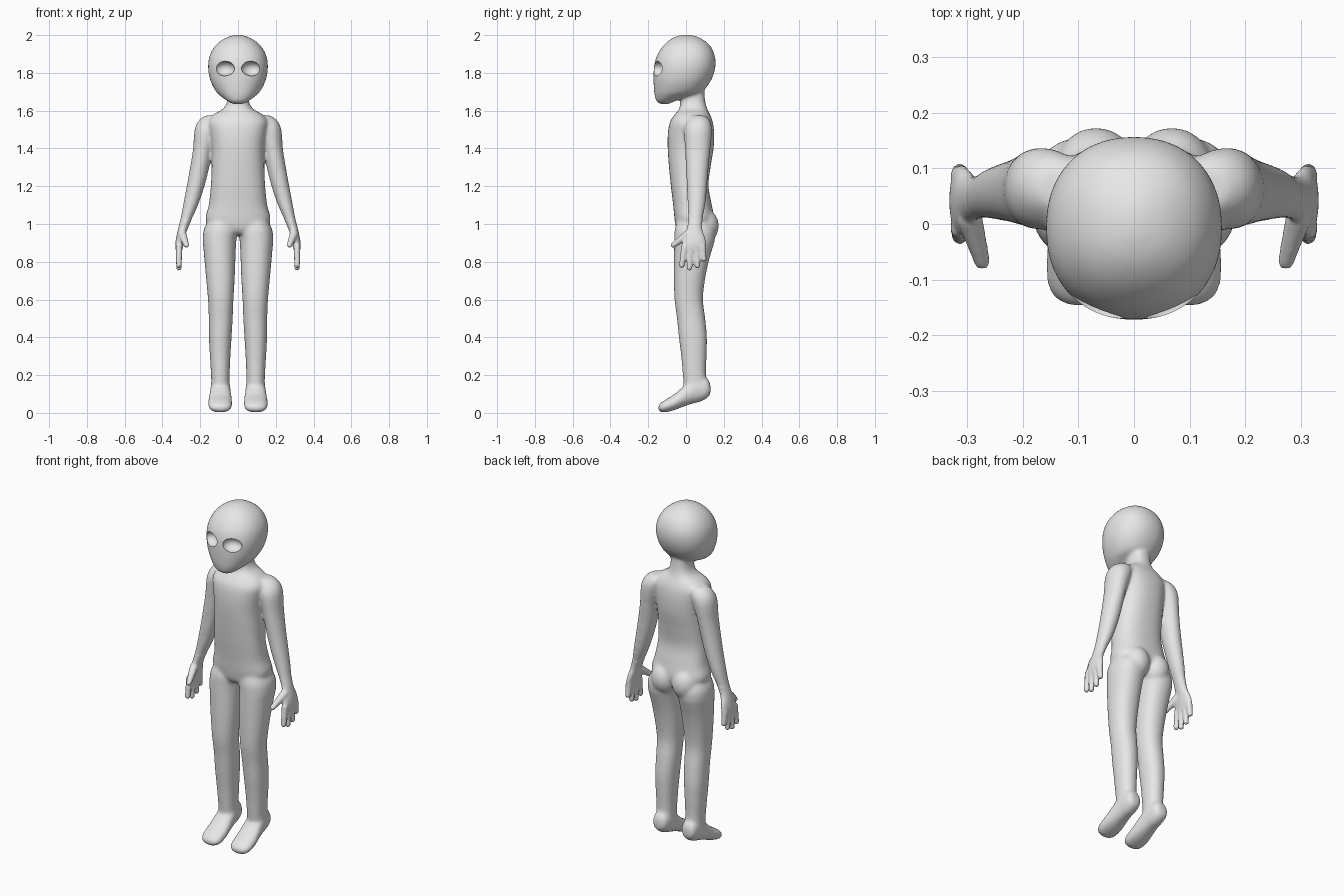
import bpy
import bmesh
import math
from mathutils import Vector, Matrix

old = bpy.data.objects.get("Cube")
if old:
    bpy.data.objects.remove(old, do_unlink=True)

SIDES = 40
STEPS = 5


def smooth_sections(sections):
    """Catmull-Rom interpolation between the given cross-sections."""
    pts = [Vector(s) for s in sections]
    pts = [pts[0]] + pts + [pts[-1]]
    result = []
    for a, b, c, d in zip(pts, pts[1:], pts[2:], pts[3:]):
        for k in range(STEPS):
            t = k / STEPS
            result.append(b + (c - a) * (t / 2)
                          + (a * 2 - b * 5 + c * 4 - d) * (t * t / 2)
                          + (b * 3 - a - c * 3 + d) * (t ** 3 / 2))
    return result + [pts[-1]]


def loft(bm, sections, power=2.2, along_y=False):
    """Closed skin through superellipses given as (position, u0, u1, v0, v1)."""
    rings = []
    for pos, u0, u1, v0, v1 in smooth_sections(sections):
        ring = []
        for i in range(SIDES):
            angle = math.tau * i / SIDES
            c, s = math.cos(angle), math.sin(angle)
            cu = math.copysign(abs(c) ** (2 / power), c)
            sv = math.copysign(abs(s) ** (2 / power), s)
            u = (u0 + u1) / 2 + cu * (u1 - u0) / 2
            v = (v0 + v1) / 2 + sv * (v1 - v0) / 2
            ring.append(bm.verts.new((u, pos, v) if along_y else (u, v, pos)))
        rings.append(ring)
    for low, high in zip(rings, rings[1:]):
        for i in range(SIDES):
            j = (i + 1) % SIDES
            bm.faces.new((low[i], low[j], high[j], high[i]))
    bm.faces.new(rings[0])
    bm.faces.new(rings[-1])


def ellipsoid(bm, centre, radii, turn=0.0):
    matrix = (Matrix.Translation(centre) @ Matrix.Rotation(turn, 4, "Z")
              @ Matrix.Diagonal((*radii, 1)))
    bmesh.ops.create_uvsphere(bm, u_segments=32, v_segments=20, radius=1, matrix=matrix)


def finger(bm, base, tip, r_base, r_tip, count=14):
    """Tapered rounded rod made of overlapping balls."""
    for k in range(count):
        t = k / (count - 1)
        r = r_base + (r_tip - r_base) * t
        bmesh.ops.create_icosphere(bm, subdivisions=2, radius=r,
                                   matrix=Matrix.Translation(Vector(base).lerp(Vector(tip), t)))


def make_object(bm, name):
    bmesh.ops.recalc_face_normals(bm, faces=bm.faces[:])
    mesh = bpy.data.meshes.new(name)
    bm.to_mesh(mesh)
    bm.free()
    obj = bpy.data.objects.new(name, mesh)
    bpy.context.scene.collection.objects.link(obj)
    return obj


bm = bmesh.new()

# Left leg: z, inner and outer x, front and back y
loft(bm, [
    (1.06, .03, .13, -.03, .10),
    (.98, .004, .178, -.058, .15),
    (.92, .008, .187, -.062, .153),
    (.88, .011, .184, -.063, .143),
    (.8, .014, .177, -.064, .12),
    (.7, .018, .168, -.064, .10),
    (.6, .024, .159, -.061, .09),
    (.5, .028, .155, -.048, .102),
    (.4, .034, .154, -.038, .111),
    (.3, .04, .149, -.026, .109),
    (.2, .044, .143, -.017, .106),
    (.12, .044, .142, -.01, .115),
])
ellipsoid(bm, (.068, .088, .99), (.078, .086, .095))

# Left foot: y, inner and outer x, bottom and top z
loft(bm, [
    (.13, .07, .12, .1, .15),
    (.115, .052, .135, .08, .18),
    (.08, .043, .142, .06, .2),
    (.04, .04, .146, .05, .19),
    (-.01, .035, .152, .034, .145),
    (-.06, .03, .158, .015, .1),
    (-.11, .032, .156, .002, .07),
    (-.135, .045, .142, .005, .052),
    (-.148, .07, .115, .018, .038),
], along_y=True)

# Left arm and palm
loft(bm, [
    (1.575, .1, .17, .03, .1),
    (1.55, .08, .207, .01, .125),
    (1.5, .1, .23, -.01, .138),
    (1.4, .133, .238, -.006, .13),
    (1.3, .152, .254, -.001, .12),
    (1.2, .177, .272, .004, .112),
    (1.1, .211, .291, .008, .102),
    (1.02, .247, .306, .01, .088),
    (.97, .268, .318, .004, .087),
    (.93, .281, .327, -.01, .1),
    (.89, .289, .332, -.022, .107),
    (.855, .297, .328, -.02, .1),
], power=2)

# Left fingers and thumb
for y_base, y_tip, z_tip in ((-.008, -.022, .782), (.024, .018, .768),
                             (.056, .06, .78), (.086, .094, .815)):
    finger(bm, (.312, y_base, .88), (.313, y_tip, z_tip), .019, .0155)
finger(bm, (.295, .01, .945), (.273, -.067, .888), .024, .0155)

# Mirror the limbs to the right side
copy = bmesh.ops.duplicate(bm, geom=bm.verts[:] + bm.edges[:] + bm.faces[:])
for item in copy["geom"]:
    if isinstance(item, bmesh.types.BMVert):
        item.co.x *= -1

# Torso and neck: z, half width, front and back y
torso = [
    (.945, .06, -.03, .08),
    (.97, .12, -.05, .12),
    (1.02, .172, -.06, .148),
    (1.1, .155, -.068, .137),
    (1.2, .144, -.08, .119),
    (1.3, .14, -.09, .13),
    (1.4, .14, -.097, .146),
    (1.48, .15, -.096, .149),
    (1.54, .158, -.085, .142),
    (1.58, .13, -.06, .127),
    (1.61, .08, -.036, .112),
    (1.65, .058, -.03, .102),
    (1.72, .055, -.025, .095),
]
loft(bm, [(z, -w, w, front, back) for z, w, front, back in torso], power=2.4)

# Head
head = [
    (1.634, .025, -.135, -.09),
    (1.65, .056, -.157, -.06),
    (1.675, .09, -.165, .02),
    (1.7, .116, -.169, .085),
    (1.75, .143, -.172, .127),
    (1.8, .156, -.172, .149),
    (1.85, .158, -.167, .157),
    (1.9, .147, -.15, .15),
    (1.95, .115, -.115, .123),
    (1.985, .066, -.07, .075),
    (2.002, .015, -.02, .025),
]
loft(bm, [(z, -w, w, front, back) for z, w, front, back in head])
body = make_object(bm, "body")

# Eye socket cutters
bm = bmesh.new()
for side in (1, -1):
    ellipsoid(bm, (side * .069, -.152, 1.823), (.053, .045, .039), side * math.radians(22))
cutter = make_object(bm, "eye_socket_cutter")
cutter.hide_render = True

bpy.ops.object.select_all(action="DESELECT")
bpy.context.view_layer.objects.active = body
body.select_set(True)

# Fuse the parts into one skin
remesh = body.modifiers.new("fuse", "REMESH")
remesh.mode = "VOXEL"
remesh.voxel_size = .006
bpy.ops.object.modifier_apply(modifier=remesh.name)

# Soften the joints, leaving the hands crisp
trunk = body.vertex_groups.new(name="trunk")
trunk.add([v.index for v in body.data.vertices if abs(v.co.x) < .25 or v.co.z > 1.02], 1, "REPLACE")
for iterations, group in ((5, ""), (28, "trunk")):
    soften = body.modifiers.new("soften", "SMOOTH")
    soften.factor = .5
    soften.iterations = iterations
    soften.vertex_group = group
    bpy.ops.object.modifier_apply(modifier=soften.name)

# Hollow out the eye sockets
cut = body.modifiers.new("eye_sockets", "BOOLEAN")
cut.operation = "DIFFERENCE"
cut.solver = "EXACT"
cut.object = cutter
bpy.ops.object.modifier_apply(modifier=cut.name)
bpy.data.objects.remove(cutter, do_unlink=True)

# Single plain grey
grey = bpy.data.materials.new("plain_grey")
grey.use_nodes = True
grey.diffuse_color = (.8, .8, .8, 1)
grey.node_tree.nodes["Principled BSDF"].inputs["Base Color"].default_value = (.8, .8, .8, 1)
body.data.materials.clear()
body.data.materials.append(grey)
bpy.ops.object.shade_smooth_by_angle(angle=math.radians(35))
